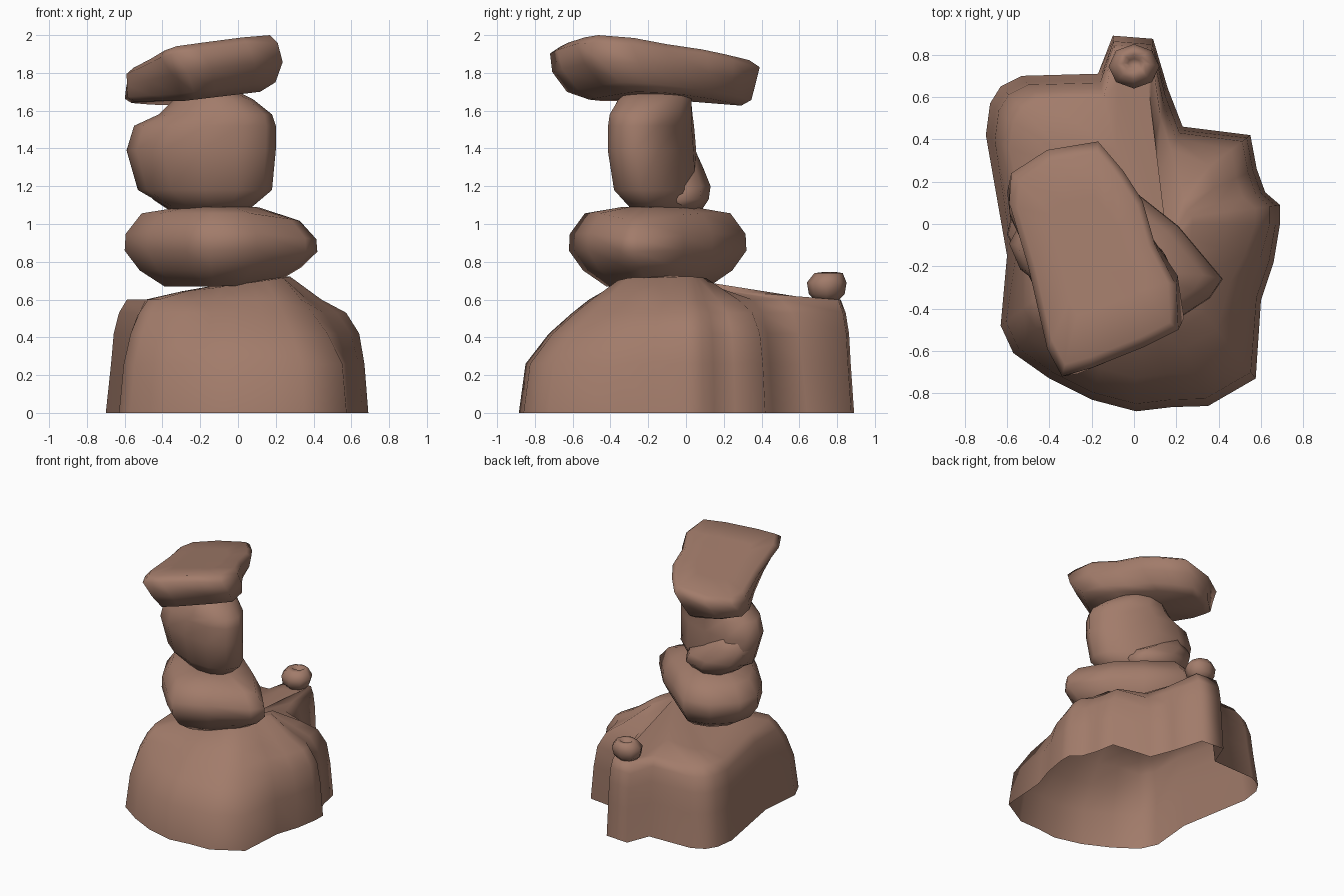
import bpy
import bmesh
import math
from mathutils import Matrix, Vector

default_cube = bpy.data.objects.get("Cube")
if default_cube:
    bpy.data.objects.remove(default_cube, do_unlink=True)

brown = bpy.data.materials.new("brown rock")
brown.use_nodes = True
brown.diffuse_color = (0.36, 0.2, 0.145, 1)
brown.node_tree.nodes["Principled BSDF"].inputs["Base Color"].default_value = brown.diffuse_color


def loft(name, rings, bottom=None, top=None):
    """Skin a stack of rings and close the ends with fans to the given points."""
    bm = bmesh.new()
    loops = [[bm.verts.new(point) for point in ring] for ring in rings]
    count = len(loops[0])
    for lower, upper in zip(loops, loops[1:]):
        for i in range(count):
            j = (i + 1) % count
            bm.faces.new((lower[i], lower[j], upper[j], upper[i]))
    for loop, tip in ((loops[0], bottom), (loops[-1], top)):
        if tip is not None:
            centre = bm.verts.new(tip)
            for i in range(count):
                bm.faces.new((loop[i], loop[(i + 1) % count], centre))
    bmesh.ops.recalc_face_normals(bm, faces=bm.faces)
    # An open shell must have its crown facing up
    highest = max(bm.faces, key=lambda f: f.calc_center_median().z)
    if bottom is None and highest.normal.z < 0:
        bmesh.ops.reverse_faces(bm, faces=bm.faces)
    mesh = bpy.data.meshes.new(name)
    bm.to_mesh(mesh)
    bm.free()
    mesh.materials.append(brown)
    obj = bpy.data.objects.new(name, mesh)
    bpy.context.collection.objects.link(obj)
    bpy.ops.object.select_all(action="DESELECT")
    obj.select_set(True)
    bpy.context.view_layer.objects.active = obj
    bpy.ops.object.shade_smooth_by_angle(angle=math.radians(100))
    return obj


def slab(name, outline, centre, profile, floor, roof):
    """Stone from a plan outline; rows are (scale, height share, twist, x and y shift)."""
    middle = Vector(centre)

    def place(point, scale, share, twist=0, dx=0, dy=0):
        turn = Matrix.Rotation(math.radians(twist), 2)
        x, y = middle + turn @ (Vector(point) - middle) * scale + Vector((dx, dy))
        low, high = floor(x, y), roof(x, y)
        return Vector((x, y, low + (high - low) * share))

    rings = [[place(p, *row) for p in outline] for row in profile]
    ends = [place(centre, 0, share) for share in (0, 1)]
    return loft(name, rings, *ends)


def boulder(name, rows, sides=12, skew=0):
    """Rounded stone from rows of (z, left, right, front, back) limits."""
    rings = []
    for z, x0, x1, y0, y1 in rows:
        ring = []
        for i in range(sides):
            angle = math.tau * i / sides
            dx = (x1 - x0) / 2 * math.cos(angle)
            dy = (y1 - y0) / 2 * math.sin(angle) + skew * dx
            ring.append(Vector(((x0 + x1) / 2 + dx, (y0 + y1) / 2 + dy, z)))
        rings.append(ring)
    ends = [sum(ring, Vector()) / sides for ring in (rings[0], rings[-1])]
    return loft(name, rings, *ends)


# Hollow base rock: sloping front, steep sides, narrow spur at the back
base_outline = [
    (-.7, .42), (-.68, .57), (-.63, .65), (-.53, .7), (-.17, .71), (-.1, .89),
    (.09, .875), (.16, .64), (.23, .46), (.55, .42), (.58, .26), (.62, .15),
    (.69, .09), (.69, 0), (.66, -.18), (.6, -.36), (.575, -.73), (.35, -.86),
    (.18, -.865), (.01, -.885), (-.2, -.83), (-.4, -.73), (-.57, -.61),
    (-.63, -.48), (-.6, -.15)]
# Rows: height, then inset at the front, right and elsewhere
base_rows = [(0, 0, 0, 0), (.26, .04, .03, .04), (.42, .18, .07, .06),
             (.53, .32, .17, .1), (.6, .42, .36, .16), (.68, .58, .6, .5)]
peak = Vector((.16, -.1, .725))
base_rings = []
for z, front, right, other in base_rows:
    ring = []
    for x, y in base_outline:
        on_spur = y > .8
        to_front = min(1, max(0, -y / .75)) * (1 if x > -.45 else .5)
        to_right = min(1, max(0, x / .6)) * (0 if on_spur else 1 - to_front)
        side = other * (.5 if on_spur else 1)
        inset = side + (front - side) * to_front + (right - side) * to_right
        # The crown leans towards the left and drops at the back
        lift = z
        if z > .65:
            lift += .06 * x - (.08 if on_spur else .05 if y > .4 else 0)
        ring.append(Vector((x * (1 - inset), y * (1 - inset), lift)))
    base_rings.append(ring)
loft("base_rock", base_rings, top=peak)

# Lower stone, elongated along a diagonal
slab("lower_stone",
     [(.42, -.26), (.36, -.35), (.1, -.52), (-.15, -.62), (-.28, -.5), (-.48, -.28),
      (-.6, -.05), (-.56, .12), (-.4, .27), (-.2, .32), (.02, .14), (.21, -.01)],
     (-.1, -.15),
     [(.58, 0), (.84, .2), (1, .45), (.99, .66), (.82, .92), (.4, 1)],
     lambda x, y: .67 + .1 * max(0, x),
     lambda x, y: 1.09 - .2 * max(0, x - .1))

# Middle stone, upright and flattened from front to back
boulder("middle_stone", [
    (1.07, -.34, .05, -.28, .02), (1.18, -.53, .18, -.37, .05),
    (1.39, -.59, .2, -.4, .04), (1.52, -.55, .2, -.4, .03),
    (1.58, -.42, .18, -.4, .03), (1.66, -.34, .08, -.36, .03),
    (1.71, -.28, -.02, -.3, 0)], skew=-.22)

# Bulge low on the back of the middle stone
boulder("middle_stone_bulge", [
    (1.07, -.36, -.05, -.2, .08), (1.13, -.45, .02, -.2, .12),
    (1.2, -.52, -.01, -.2, .13), (1.3, -.55, -.16, -.2, .09),
    (1.41, -.5, -.25, -.2, .04)], sides=8)

# Tilted capstone, twisted and undercut towards its underside
slab("capstone",
     [(-.58, .24), (-.41, .35), (-.17, .39), (-.05, .25), (.04, .11), (.1, -.1),
      (.2, -.29), (.21, -.5), (.05, -.58), (-.2, -.68), (-.34, -.72), (-.41, -.59),
      (-.5, -.2), (-.59, .1)],
     (-.2, -.15),
     [(.72, 0, 14, -.03, .06), (.87, .14, 11, -.01, .03), (.96, .5, 6, .01),
      (1, .86), (.9, 1), (.5, 1)],
     lambda x, y: 1.65 + .12 * max(0, x + .3) - .08 * max(0, y),
     lambda x, y: min(2, 1.93 + .17 * x - .1 * y))

# Pebble on the spur, with a dent in its top
boulder("pebble", [
    (.59, -.06, .06, .69, .8), (.63, -.11, .1, .65, .84), (.69, -.12, .12, .64, .85),
    (.74, -.08, .08, .68, .83), (.745, -.05, .05, .72, .8),
    (.71, -.03, .03, .74, .78)], sides=8)
